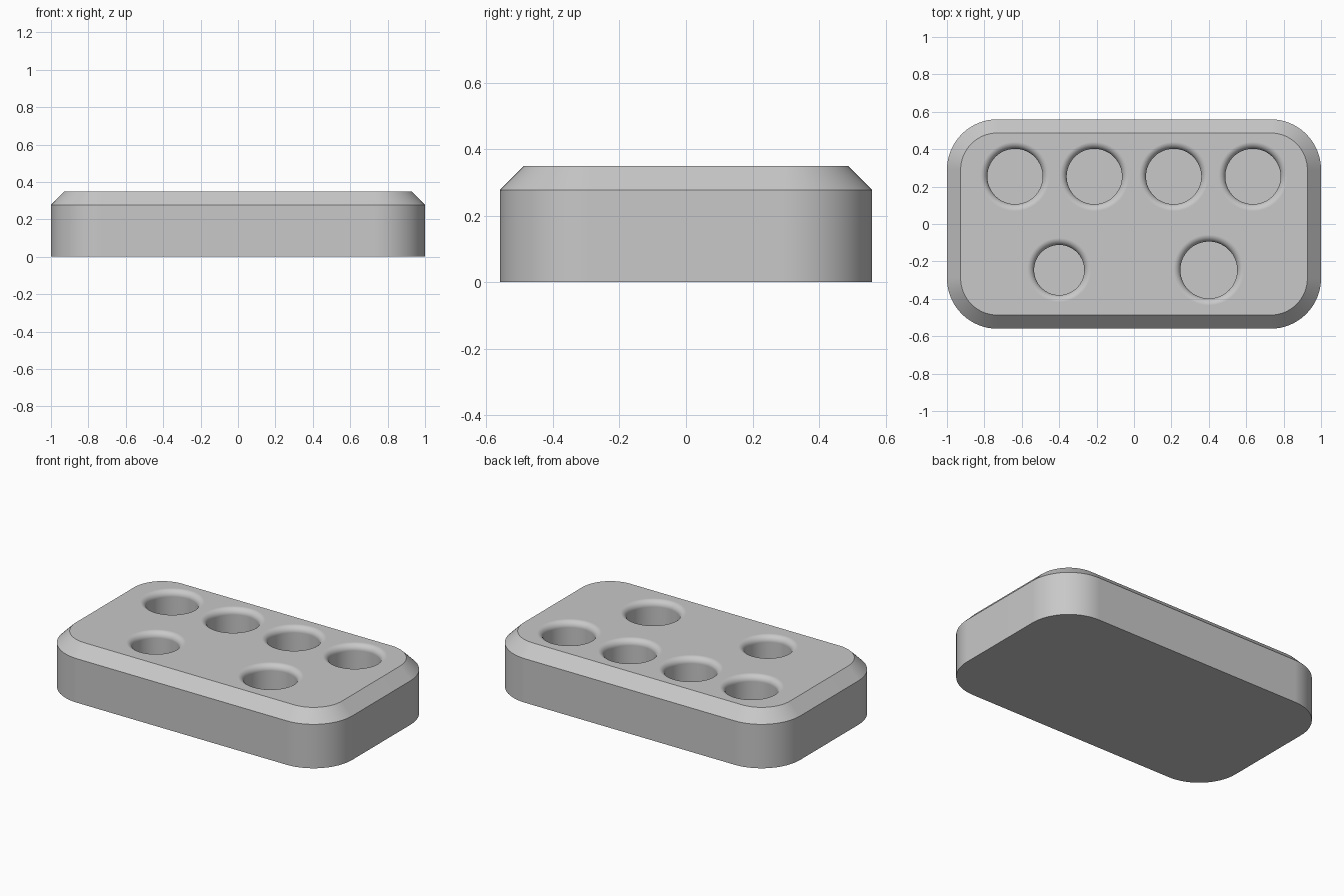
import bpy, bmesh, math

if "Cube" in bpy.data.objects:
    bpy.data.objects.remove(bpy.data.objects["Cube"])

HX, HY = 1.0, 0.56            # half length and half depth
TOP, RIM, FLOOR = 0.35, 0.277, 0.06
CHAMFER, CORNER = 0.073, 0.27
FILLET = 0.037
# hole centres and radii
HOLES = [(x, 0.254, 0.148) for x in (-0.636, -0.212, 0.212, 0.636)]
HOLES += [(-0.4, -0.246, 0.134), (0.4, -0.246, 0.152)]

grey = bpy.data.materials.new("grey")
grey.diffuse_color = (0.58, 0.58, 0.58, 1)
grey.use_nodes = True
grey.node_tree.nodes["Principled BSDF"].inputs["Base Color"].default_value = grey.diffuse_color


def rounded_ring(bm, inset, z, steps=16):
    """Ring of vertices around a rounded rectangle."""
    r = CORNER - inset
    ring = []
    for q, (sx, sy) in enumerate(((1, 1), (-1, 1), (-1, -1), (1, -1))):
        for i in range(steps + 1):
            a = math.radians(90) * (q + i / steps)
            ring.append(bm.verts.new((sx * (HX - CORNER) + r * math.cos(a),
                                      sy * (HY - CORNER) + r * math.sin(a), z)))
    return ring


def circle_ring(bm, cx, cy, r, z, steps=64):
    return [bm.verts.new((cx + r * math.cos(math.tau * i / steps),
                          cy + r * math.sin(math.tau * i / steps), z))
            for i in range(steps)]


def skin(bm, rings):
    """Closed solid through a stack of rings."""
    bm.faces.new(list(reversed(rings[0])))
    bm.faces.new(rings[-1])
    for a, b in zip(rings, rings[1:]):
        n = len(a)
        for i in range(n):
            j = (i + 1) % n
            bm.faces.new((a[i], a[j], b[j], b[i]))


def make_object(name, bm):
    mesh = bpy.data.meshes.new(name)
    bm.to_mesh(mesh)
    bm.free()
    mesh.materials.append(grey)
    ob = bpy.data.objects.new(name, mesh)
    bpy.context.collection.objects.link(ob)
    return ob


# Block with rounded corners and a chamfered upper rim
bm = bmesh.new()
skin(bm, [rounded_ring(bm, 0, 0), rounded_ring(bm, 0, RIM),
          rounded_ring(bm, CHAMFER, TOP)])
block = make_object("holder_block", bm)

# Round pockets whose mouths flare out in a fillet
bm = bmesh.new()
for cx, cy, r in HOLES:
    profile = [(r, FLOOR)]
    for i in range(11):
        a = math.radians(9 * i)
        profile.append((r + FILLET * (1 - math.cos(a)),
                        TOP - FILLET * (1 - math.sin(a))))
    profile.append((r + FILLET, TOP + 0.1))
    skin(bm, [circle_ring(bm, cx, cy, pr, pz) for pr, pz in profile])
cutter = make_object("pocket_cutter", bm)
cutter.hide_render = True

# Cut the pockets
cut = block.modifiers.new("pockets", 'BOOLEAN')
cut.operation = 'DIFFERENCE'
cut.solver = 'EXACT'
cut.object = cutter
bpy.context.view_layer.objects.active = block
block.select_set(True)
bpy.ops.object.modifier_apply(modifier=cut.name)
bpy.data.objects.remove(cutter)

# Smooth shading with crisp edges and flat large faces
bpy.ops.object.shade_smooth_by_angle(angle=math.radians(30))
weighted = block.modifiers.new("flat_faces", 'WEIGHTED_NORMAL')
weighted.keep_sharp = True
